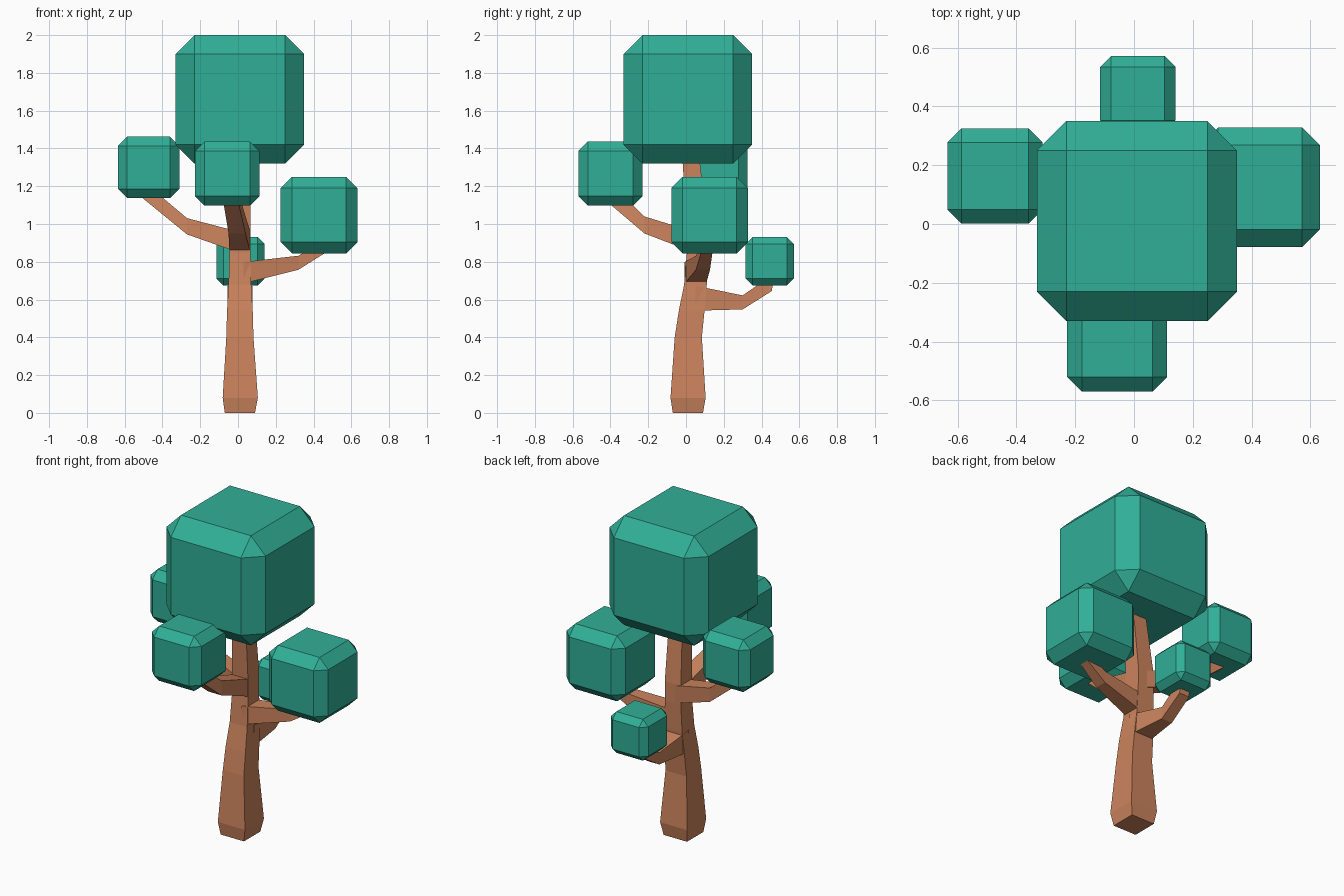
import bpy, bmesh
from math import sin, cos, radians
from mathutils import Vector

if "Cube" in bpy.data.objects:
    bpy.data.objects.remove(bpy.data.objects["Cube"])


def material(name, color):
    m = bpy.data.materials.new(name)
    m.diffuse_color = color
    m.use_nodes = True
    m.node_tree.nodes["Principled BSDF"].inputs["Base Color"].default_value = m.diffuse_color
    return m


BARK = material("bark", (0.60, 0.23, 0.11, 1))
LEAF = material("leaf", (0.03, 0.43, 0.31, 1))


def finish(name, bm, mat):
    bmesh.ops.recalc_face_normals(bm, faces=bm.faces)
    me = bpy.data.meshes.new(name)
    bm.to_mesh(me)
    bm.free()
    me.materials.append(mat)
    ob = bpy.data.objects.new(name, me)
    bpy.context.collection.objects.link(ob)
    return ob


def square_tube(name, rings):
    bm = bmesh.new()
    loops = [[bm.verts.new(p) for p in ring] for ring in rings]
    for a, b in zip(loops, loops[1:]):
        for i in range(4):
            j = (i + 1) % 4
            bm.faces.new((a[i], a[j], b[j], b[i]))
    bm.faces.new(loops[0])
    bm.faces.new(loops[-1])
    return finish(name, bm, BARK)


def branch(name, out, side, path):
    # path rows: distance out, height, sideways offset, half width, tilt
    out, side, up = Vector(out), Vector(side), Vector((0, 0, 1))
    rings = []
    for d, z, s, h, tilt in path:
        t = radians(tilt)
        n = up * cos(t) - out * sin(t)
        c = out * d + up * z + side * s
        rings.append([c + side * h * u + n * h * v
                      for u, v in ((-1, -1), (1, -1), (1, 1), (-1, 1))])
    square_tube(name, rings)


def leaf_block(name, centre, size, bevel):
    bm = bmesh.new()
    bmesh.ops.create_cube(bm, size=size)
    bmesh.ops.translate(bm, verts=bm.verts, vec=centre)
    ob = finish(name, bm, LEAF)
    mod = ob.modifiers.new("chamfer", "BEVEL")
    mod.width = bevel
    mod.segments = 1


# Trunk: x, y, z, half width of each level
levels = [(0.01, 0.01, 0, 0.08), (0.012, 0.011, 0.08, 0.093),
          (0.01, 0.012, 0.40, 0.072), (0.01, 0.03, 0.54, 0.068),
          (0.01, 0.05, 0.68, 0.06), (0.01, 0.06, 0.85, 0.055),
          (0.01, 0.06, 0.97, 0.055), (0.02, 0.025, 1.36, 0.045)]
square_tube("trunk", [[(x + h * u, y + h * v, z)
                       for u, v in ((-1, -1), (1, -1), (1, 1), (-1, 1))]
                      for x, y, z, h in levels])

# Four bent branches
branch("left_branch", (-1, 0, 0), (0, 1, 0),
       [(0.0, 0.905, 0.06, 0.055, 0), (0.27, 0.988, 0.11, 0.043, 0),
        (0.49, 1.17, 0.15, 0.035, 40)])
branch("right_branch", (1, 0, 0), (0, 1, 0),
       [(0.03, 0.742, 0.05, 0.057, 0), (0.32, 0.795, 0.09, 0.037, 0),
        (0.45, 0.875, 0.11, 0.03, 30)])
branch("front_branch", (0, -1, 0), (1, 0, 0),
       [(-0.04, 0.905, 0.01, 0.055, 0), (0.22, 0.995, -0.005, 0.045, 0),
        (0.37, 1.13, -0.035, 0.04, 45)])
branch("back_branch", (0, 1, 0), (1, 0, 0),
       [(0.05, 0.607, 0.01, 0.066, 0), (0.30, 0.585, 0.01, 0.037, 0),
        (0.43, 0.67, 0.012, 0.035, 45), (0.43, 0.71, 0.012, 0.032, 85)])

# Chamfered foliage blocks
leaf_block("crown", (0.01, 0.01, 1.66), 0.68, 0.10)
leaf_block("left_foliage", (-0.473, 0.163, 1.30), 0.324, 0.048)
leaf_block("front_foliage", (-0.057, -0.40, 1.267), 0.34, 0.05)
leaf_block("right_foliage", (0.429, 0.125, 1.047), 0.406, 0.06)
leaf_block("back_foliage", (0.013, 0.443, 0.803), 0.256, 0.037)
